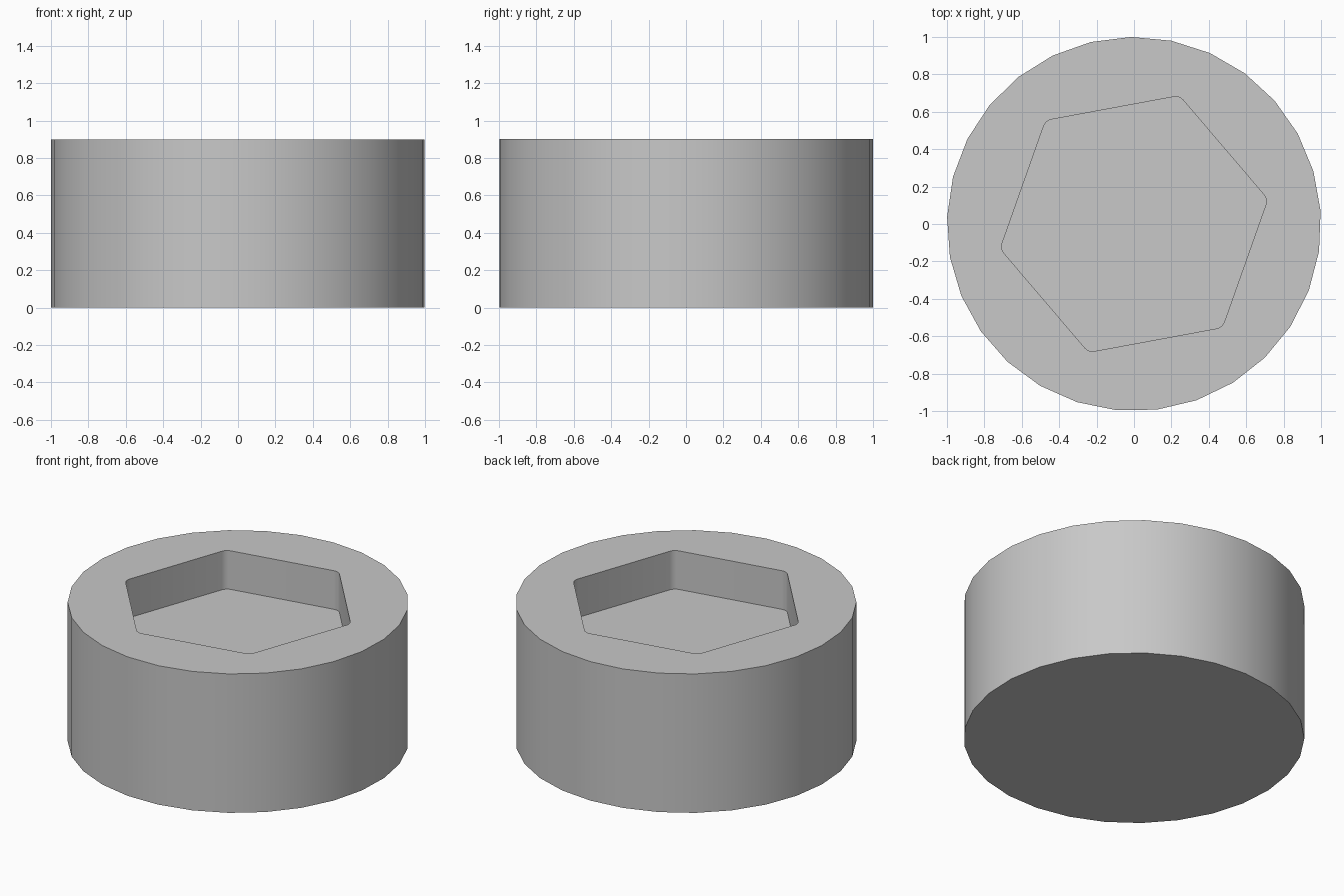
import bpy, bmesh
from math import cos, sin, tan, radians, tau

cube = bpy.data.objects.get("Cube")
if cube:
    bpy.data.objects.remove(cube, do_unlink=True)

HEIGHT, FLOOR = 0.9, 0.65
SIDES, START = 29, radians(4)
APOTHEM, FILLET, TURN = 0.63, 0.055, radians(10.5)
STEPS = 4


def circle_points():
    return [(cos(START + tau * i / SIDES), sin(START + tau * i / SIDES)) for i in range(SIDES)]


def rounded_hexagon_points():
    centre = (APOTHEM - FILLET) / cos(tau / 12)
    points = []
    for k in range(6):
        corner = TURN + tau * k / 6
        for s in range(STEPS + 1):
            a = corner + tau / 6 * (s / STEPS - 0.5)
            points.append((centre * cos(corner) + FILLET * cos(a),
                           centre * sin(corner) + FILLET * sin(a)))
    return points


def ring(bm, points, z):
    verts = [bm.verts.new((x, y, z)) for x, y in points]
    edges = [bm.edges.new((v, verts[(i + 1) % len(verts)])) for i, v in enumerate(verts)]
    return verts, edges


def wall(bm, low, high):
    n = len(low)
    for i in range(n):
        j = (i + 1) % n
        bm.faces.new((low[i], low[j], high[j], high[i]))


# Round body with a hexagonal socket sunk into its top
bm = bmesh.new()
base, _ = ring(bm, circle_points(), 0)
rim, rim_edges = ring(bm, circle_points(), HEIGHT)
socket_floor, _ = ring(bm, rounded_hexagon_points(), FLOOR)
socket_rim, socket_edges = ring(bm, rounded_hexagon_points(), HEIGHT)
wall(bm, base, rim)
wall(bm, socket_floor, socket_rim)
bm.faces.new(base)
bm.faces.new(socket_floor)
bmesh.ops.triangle_fill(bm, use_beauty=True, edges=rim_edges + socket_edges, normal=(0, 0, 1))
bmesh.ops.recalc_face_normals(bm, faces=bm.faces[:])

mesh = bpy.data.meshes.new("socket_head")
bm.to_mesh(mesh)
bm.free()
head = bpy.data.objects.new("socket_head", mesh)
bpy.context.collection.objects.link(head)

# Plain grey material
grey = bpy.data.materials.new("light_grey")
grey.use_nodes = True
colour = (0.58, 0.58, 0.58, 1)
grey.diffuse_color = colour
grey.node_tree.nodes["Principled BSDF"].inputs["Base Color"].default_value = colour
mesh.materials.append(grey)

# Smooth walls, sharp rims
bpy.ops.object.select_all(action='DESELECT')
head.select_set(True)
bpy.context.view_layer.objects.active = head
bpy.ops.object.shade_smooth_by_angle(angle=radians(30))
